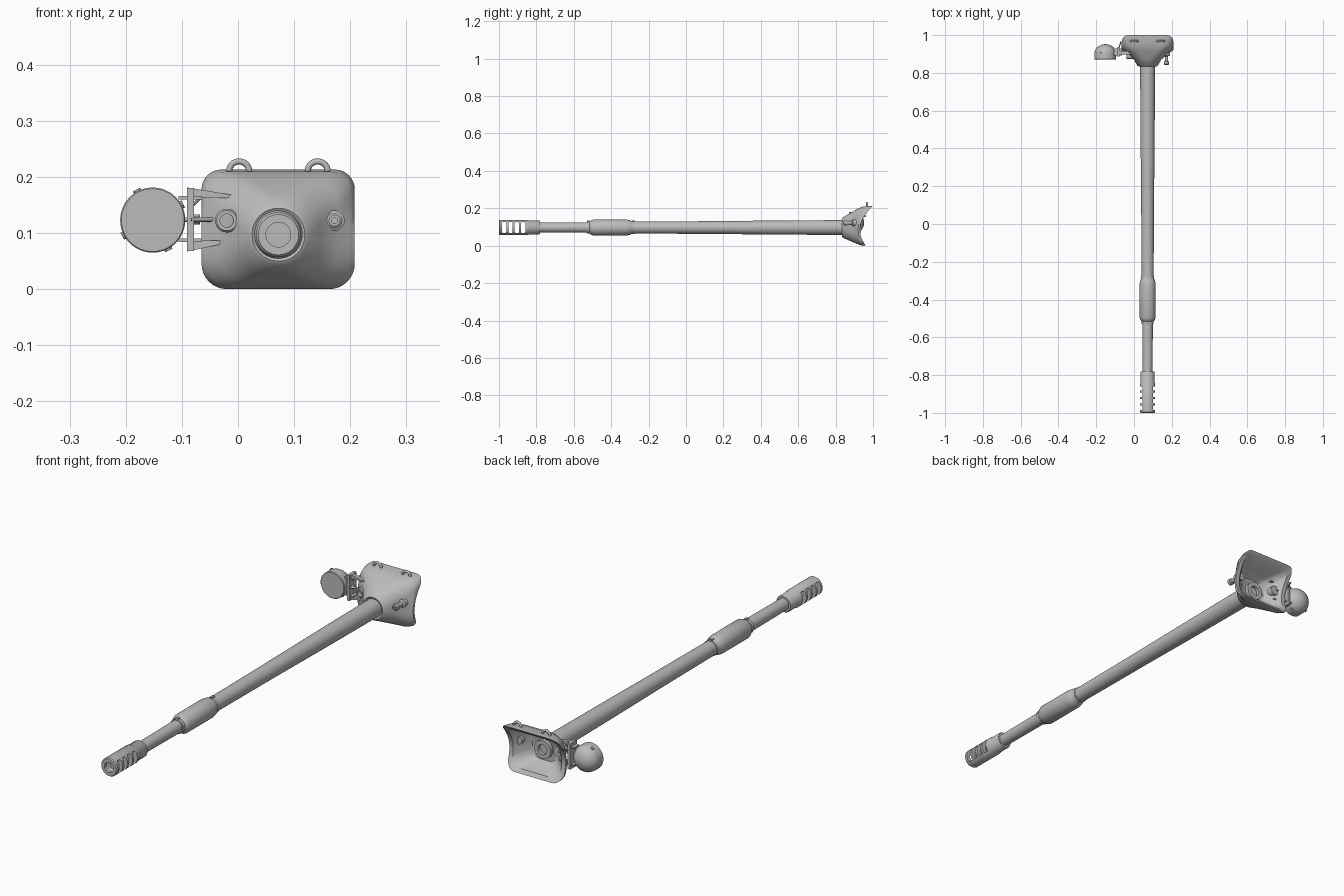
import bpy, bmesh, math
from mathutils import Vector, Matrix

if "Cube" in bpy.data.objects:
    bpy.data.objects.remove(bpy.data.objects["Cube"])

BX, BZ = 0.072, 0.097          # gun axis
MX, MZ = 0.0715, 0.1065        # mantlet centre

grey = bpy.data.materials.new("steel_grey")
grey.diffuse_color = (0.5, 0.5, 0.5, 1)
grey.use_nodes = True
grey.node_tree.nodes["Principled BSDF"].inputs["Base Color"].default_value = grey.diffuse_color


def finish(name, bm, smooth=True, angle=32):
    bmesh.ops.remove_doubles(bm, verts=bm.verts, dist=1e-5)
    bmesh.ops.recalc_face_normals(bm, faces=bm.faces)
    me = bpy.data.meshes.new(name)
    bm.to_mesh(me)
    bm.free()
    me.materials.append(grey)
    ob = bpy.data.objects.new(name, me)
    bpy.context.collection.objects.link(ob)
    if smooth:
        bpy.ops.object.select_all(action='DESELECT')
        ob.select_set(True)
        bpy.context.view_layer.objects.active = ob
        bpy.ops.object.shade_smooth_by_angle(angle=math.radians(angle))
    return ob


def loft(bm, rings, closed=False):
    rows = [[bm.verts.new(p) for p in r] for r in rings]
    pairs = list(zip(rows, rows[1:])) + ([(rows[-1], rows[0])] if closed else [])
    for a, b in pairs:
        for i in range(len(a)):
            j = (i + 1) % len(a)
            bm.faces.new((a[i], a[j], b[j], b[i]))
    return rows


def lathe(name, profile, x, z, n=40, closed=False):
    """Spin (y, radius) pairs round an axis parallel to y."""
    bm = bmesh.new()
    rings = [[(x + r * math.cos(2 * math.pi * i / n), y, z + r * math.sin(2 * math.pi * i / n))
              for i in range(n)] for y, r in profile]
    rows = loft(bm, rings, closed)
    if not closed:
        bm.faces.new(rows[0])
        bm.faces.new(rows[-1])
    return finish(name, bm)


def box(name, lo, hi, bevel=0.0):
    bm = bmesh.new()
    lo, hi = Vector(lo), Vector(hi)
    bmesh.ops.create_cube(bm, size=1, matrix=Matrix.Translation((lo + hi) / 2)
                          @ Matrix.Diagonal((*(hi - lo), 1)))
    if bevel:
        bmesh.ops.bevel(bm, geom=[e for e in bm.edges if abs(e.verts[0].co.x - e.verts[1].co.x) > 1e-5],
                        offset=bevel, segments=3, affect='EDGES', profile=0.5)
    return finish(name, bm, False)


def prism(name, pts, y0, y1):
    """Extrude an (x, z) outline along y."""
    bm = bmesh.new()
    rows = loft(bm, [[(x, y, z) for x, z in pts] for y in (y0, y1)])
    bm.faces.new(rows[0])
    bm.faces.new(rows[1])
    return finish(name, bm, False)


def rod(name, a, b, r, n=14):
    a, b = Vector(a), Vector(b)
    bm = bmesh.new()
    rot = (b - a).to_track_quat('Z', 'Y').to_matrix().to_4x4()
    bmesh.ops.create_cone(bm, cap_ends=True, segments=n, radius1=r, radius2=r, depth=(b - a).length,
                          matrix=Matrix.Translation((a + b) / 2) @ rot)
    return finish(name, bm)


# Barrel: thin front tube, tapering rear tube
lathe("front_tube", [(-0.80, 0.026), (-0.50, 0.028)], BX, BZ)
lathe("main_tube", [(-0.30, 0.031), (-0.26, 0.032), (0.12, 0.034), (0.42, 0.037), (0.88, 0.04)], BX, BZ, 48)
# Fume extractor sleeve with its end collars
lathe("sleeve", [(-0.53, 0.027), (-0.53, 0.032), (-0.515, 0.032), (-0.512, 0.036), (-0.495, 0.043),
                 (-0.32, 0.043), (-0.298, 0.039), (-0.29, 0.034), (-0.272, 0.034), (-0.272, 0.03)], BX, BZ, 48)
box("sleeve_front_bolt", (BX - 0.006, -0.53, BZ + 0.028), (BX + 0.006, -0.515, BZ + 0.037))
box("sleeve_rear_bolt", (BX - 0.006, -0.29, BZ + 0.028), (BX + 0.006, -0.272, BZ + 0.039))

# Muzzle brake: hollow tube with side slots
brake = lathe("muzzle_brake", [(-1.0, 0.022), (-1.0, 0.036), (-0.995, 0.04), (-0.845, 0.04), (-0.84, 0.037),
                               (-0.785, 0.037), (-0.78, 0.034), (-0.78, 0.022)], BX, BZ, 48, True)
for i in range(4):
    y = -0.984 + 0.034 * i
    cut = box("slot_cutter", (BX - 0.08, y, BZ - 0.029), (BX + 0.08, y + 0.023, BZ + 0.029), 0.006)
    cut.hide_render = True
    cut.hide_set(True)
    mod = brake.modifiers.new("slot", 'BOOLEAN')
    mod.operation = 'DIFFERENCE'
    mod.solver = 'EXACT'
    mod.object = cut


# Mantlet: rounded shell, open and curved at the back
def rim_y(z):
    return 0.93 + 4.27 * (z - 0.085) ** 2


def rounded(cx, cz, hw, hh, rt, rb, yfun):
    pts, corners = [], []
    for sx, sz, a0, r in ((1, 1, 0, rt), (-1, 1, 90, rt), (-1, -1, 180, rb), (1, -1, 270, rb)):
        c = (cx + sx * (hw - r), cz + sz * (hh - r))
        corners.append([(c[0] + r * math.cos(math.radians(a0 + 90 * k / 8)),
                         c[1] + r * math.sin(math.radians(a0 + 90 * k / 8))) for k in range(9)])
    for i, arc in enumerate(corners):
        nxt = corners[(i + 1) % 4][0]
        pts += arc
        pts += [(arc[-1][0] + (nxt[0] - arc[-1][0]) * k / 8, arc[-1][1] + (nxt[1] - arc[-1][1]) * k / 8)
                for k in range(1, 8)]
    return [(x, yfun(z), z) for x, z in pts]


bm = bmesh.new()
flat = lambda y: (lambda z: y)
rows = loft(bm, [
    rounded(BX, BZ, 0.038, 0.038, 0.037, 0.037, flat(0.84)),
    rounded(BX, BZ, 0.047, 0.047, 0.046, 0.046, flat(0.834)),
    rounded(BX, BZ, 0.054, 0.054, 0.052, 0.052, flat(0.838)),
    rounded(BX, 0.10, 0.072, 0.072, 0.055, 0.055, lambda z: 0.87 + 0.1 * (rim_y(z) - 0.93)),
    rounded(MX, 0.105, 0.108, 0.093, 0.05, 0.055, lambda z: 0.902 + 0.3 * (rim_y(z) - 0.93)),
    rounded(MX, MZ, 0.13, 0.103, 0.04, 0.05, lambda z: 0.915 + 0.5 * (rim_y(z) - 0.93)),
    rounded(MX, MZ, 0.1365, 0.1065, 0.035, 0.045, lambda z: rim_y(z) - 0.01),
    rounded(MX, MZ, 0.1365, 0.1065, 0.035, 0.045, rim_y),
    rounded(MX, MZ, 0.118, 0.09, 0.025, 0.035, rim_y),
    rounded(MX, 0.103, 0.09, 0.074, 0.03, 0.04, lambda z: 0.905 + 0.2 * (rim_y(z) - 0.93)),
    rounded(BX, 0.10, 0.06, 0.055, 0.04, 0.04, flat(0.878)),
])
bm.faces.new(rows[-1])
finish("mantlet", bm, True, 40)
lathe("breech_ring", [(0.87, 0.04), (0.895, 0.04), (0.895, 0.022), (0.87, 0.022)], BX, BZ, 40, True)

# Lifting eyes: half hoops with feet
for name, x in (("left", 0.002), ("right", 0.142)):
    bm = bmesh.new()
    hoop = []
    for k in range(15):
        a = math.pi * (-0.1 + 1.2 * k / 14)
        hoop.append([(x + (0.018 + 0.0055 * math.cos(b)) * math.cos(a), 0.968 + 0.0055 * math.sin(b),
                      0.2095 + (0.018 + 0.0055 * math.cos(b)) * math.sin(a))
                     for b in (2 * math.pi * i / 12 for i in range(12))])
    loft(bm, hoop)
    finish(name + "_lifting_eye", bm)
    for s in (-1, 1):
        rod(name + "_eye_foot", (x + s * 0.018, 0.968, 0.198), (x + s * 0.018, 0.968, 0.2055), 0.0105)

# Gun port (left) and sight stub (right)
lathe("gun_port", [(0.92, 0.021), (0.878, 0.021), (0.874, 0.018), (0.874, 0.012), (0.90, 0.012)], -0.02, 0.122, 28)
lathe("sight_stub", [(0.92, 0.018), (0.892, 0.018), (0.888, 0.009), (0.862, 0.009), (0.86, 0.014),
                     (0.846, 0.014), (0.843, 0.010), (0.843, 0.005), (0.85, 0.005)], 0.172, 0.122, 24)

# Searchlight: drum with domed back, and small lugs
LX, LZ, LR = -0.152, 0.123, 0.058
dome = [(0.902 + 0.05 * math.sin(a), LR * math.cos(a)) for a in (math.pi / 2 * k / 9 for k in range(9))]
lathe("searchlight", [(0.872, LR - 0.002), (0.874, LR)] + dome + [(0.952, 0.002)], LX, LZ, 48)
for deg in (28, 118, 208, 298):
    a = math.radians(deg)
    d = Vector((math.cos(a), 0, math.sin(a)))
    c = Vector((LX, 0.905, LZ))
    rod("searchlight_lug", c + d * 0.05, c + d * 0.0615, 0.007, 10)

# Searchlight bracket: upright plate, two tapered arms, pivot and yoke
box("bracket_plate", (-0.091, 0.888, 0.068), (-0.078, 0.935, 0.18))
prism("upper_arm", [(-0.09, 0.164), (0.0, 0.162), (0.0, 0.166), (-0.09, 0.181)], 0.898, 0.915)
prism("lower_arm", [(-0.09, 0.067), (-0.02, 0.082), (-0.02, 0.086), (-0.09, 0.088)], 0.898, 0.915)
for z in (0.087, 0.163):
    box("yoke_bar", (-0.106, 0.892, z - 0.003), (-0.064, 0.928, z + 0.003))
rod("pivot_pin", (-0.125, 0.905, 0.124), (-0.062, 0.905, 0.124), 0.004)
rod("pivot_nut", (-0.078, 0.905, 0.124), (-0.068, 0.905, 0.124), 0.009, 6)
rod("bracket_stay", (-0.085, 0.89, 0.124), (-0.025, 0.925, 0.124), 0.004)
rod("bracket_handle", (-0.08, 0.93, 0.15), (-0.07, 0.965, 0.16), 0.003)
